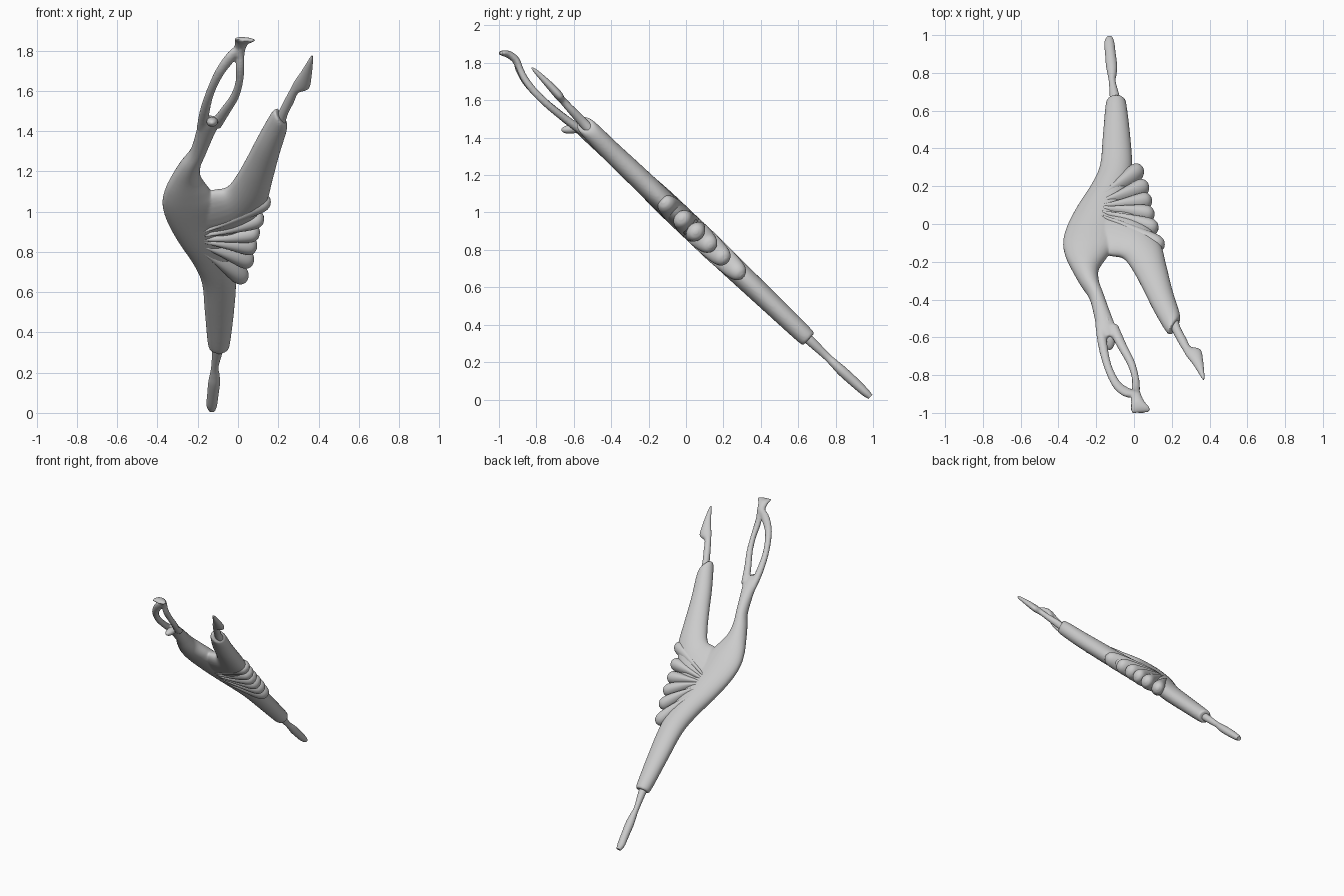
import bpy, bmesh, math
from mathutils import Vector

# The figure lies in a tilted plane: x across, z read from the front, d = offset along the plane normal
SA, CA = 0.689, 0.725
NORMAL = Vector((0, SA, CA))


def place(x, z, d=0.0):
    v = (z - CA * d) / SA
    return Vector((x, 0.995 - CA * v + SA * d, z))


def catmull(a, b, c, e, t):
    return [0.5 * (2 * q + (r - p) * t + (2 * p - 5 * q + 4 * r - s) * t * t
                   + (3 * q - p - 3 * r + s) * t ** 3) for p, q, r, s in zip(a, b, c, e)]


def loft(bm, rings, steps=6, sides=28):
    """Rings are (left x, left z, right x, right z, half thickness, offset)."""
    dense = []
    for i in range(len(rings) - 1):
        a, b = rings[max(i - 1, 0)], rings[i]
        c, e = rings[i + 1], rings[min(i + 2, len(rings) - 1)]
        dense += [catmull(a, b, c, e, k / steps) for k in range(steps)]
    dense.append(rings[-1])
    loops = []
    for lx, lz, rx, rz, h, d in dense:
        left, right = place(lx, lz, d), place(rx, rz, d)
        mid, half = (left + right) / 2, (right - left) / 2
        loops.append([bm.verts.new(mid + half * math.cos(2 * math.pi * k / sides)
                                   + NORMAL * h * math.sin(2 * math.pi * k / sides))
                      for k in range(sides)])
    for p, q in zip(loops, loops[1:]):
        for k in range(sides):
            j = (k + 1) % sides
            bm.faces.new((p[k], p[j], q[j], q[k]))
    bm.faces.new(loops[0][::-1])
    bm.faces.new(loops[-1])


def make(name, lofts, voxel=None):
    bm = bmesh.new()
    for rings in lofts:
        loft(bm, rings)
    bmesh.ops.recalc_face_normals(bm, faces=bm.faces)
    mesh = bpy.data.meshes.new(name)
    bm.to_mesh(mesh)
    bm.free()
    ob = bpy.data.objects.new(name, mesh)
    bpy.context.collection.objects.link(ob)
    for poly in mesh.polygons:
        poly.use_smooth = True
    if voxel:
        rem = ob.modifiers.new("blend", 'REMESH')
        rem.mode = 'VOXEL'
        rem.voxel_size = voxel
        rem.use_smooth_shade = True
        smo = ob.modifiers.new("soften", 'SMOOTH')
        smo.factor = 0.5
        smo.iterations = 5
    else:
        bpy.ops.object.select_all(action='DESELECT')
        ob.select_set(True)
        bpy.context.view_layer.objects.active = ob
        bpy.ops.object.shade_smooth_by_angle(angle=math.radians(45))
    return ob


# Standing leg cloth running up through the arched torso
trunk = [(-.135, .322, -.052, .322, .04, 0), (-.15, .345, -.04, .345, .049, 0),
         (-.165, .50, -.02, .50, .055, 0), (-.18, .65, -.01, .65, .06, 0),
         (-.225, .75, -.03, .75, .063, 0), (-.30, .86, -.06, .86, .065, 0),
         (-.355, .96, -.08, .95, .065, 0), (-.376, 1.04, -.10, 1.05, .065, 0),
         (-.362, 1.11, -.14, 1.105, .062, 0), (-.325, 1.18, -.185, 1.17, .057, 0),
         (-.285, 1.24, -.185, 1.23, .052, -.004), (-.238, 1.30, -.16, 1.29, .045, -.01),
         (-.212, 1.38, -.125, 1.37, .038, -.018), (-.198, 1.44, -.095, 1.43, .028, -.028),
         (-.18, 1.475, -.09, 1.46, .016, -.035)]
# Raised leg cloth
raised = [(-.24, 1.07, -.20, .86, .05, 0), (-.13, 1.10, -.05, .87, .06, 0),
          (-.06, 1.112, .06, .95, .06, 0), (-.01, 1.17, .14, 1.05, .06, 0),
          (.05, 1.275, .172, 1.16, .058, 0), (.10, 1.37, .205, 1.285, .055, 0),
          (.16, 1.475, .242, 1.405, .05, .005), (.185, 1.502, .243, 1.438, .042, .005)]
# Arms forming a loop, meeting at the hands
left_arm = [(-.205, 1.42, -.15, 1.42, .025, -.025), (-.19, 1.50, -.14, 1.50, .022, -.042),
            (-.157, 1.60, -.117, 1.59, .02, -.052), (-.112, 1.70, -.073, 1.68, .02, -.045),
            (-.062, 1.775, -.023, 1.745, .02, -.022), (-.02, 1.815, .012, 1.79, .02, 0)]
right_arm = [(-.14, 1.44, -.085, 1.42, .025, -.025), (-.085, 1.51, -.042, 1.49, .021, -.042),
             (-.035, 1.58, .005, 1.57, .02, -.052), (-.012, 1.65, .026, 1.65, .02, -.05),
             (-.012, 1.72, .032, 1.72, .02, -.035), (-.005, 1.785, .03, 1.785, .02, -.008),
             (0, 1.82, .03, 1.815, .02, .002)]
hands = [(-.03, 1.785, .034, 1.775, .02, -.01), (-.018, 1.82, .038, 1.81, .02, .004),
         (-.016, 1.85, .055, 1.838, .021, 0), (-.018, 1.858, .085, 1.85, .018, -.016),
         (-.014, 1.859, .085, 1.853, .009, -.027)]
make("body_and_arms", [trunk, raised, left_arm, right_arm, hands], voxel=.007)

# Lower legs with pointed feet
make("standing_foot", [[(-.128, .37, -.068, .37, .028, 0), (-.128, .31, -.075, .31, .026, 0),
                        (-.133, .23, -.097, .23, .02, 0), (-.140, .19, -.092, .19, .023, 0),
                        (-.148, .15, -.089, .15, .027, 0), (-.153, .09, -.097, .09, .026, .002),
                        (-.157, .04, -.104, .04, .022, .003),
                        (-.146, .014, -.113, .014, .015, .004)]])
make("raised_foot", [[(.188, 1.45, .232, 1.42, .026, .005), (.205, 1.50, .245, 1.48, .025, .01),
                      (.238, 1.565, .277, 1.545, .021, .015), (.262, 1.61, .302, 1.595, .019, .02),
                      (.280, 1.645, .352, 1.615, .023, .025), (.315, 1.695, .365, 1.67, .02, .03),
                      (.352, 1.755, .372, 1.742, .012, .033), (.366, 1.775, .373, 1.768, .005, .033)]])

# Fan of pleats radiating from the hip
apex = (-.27, .905)
tips = [(.158, 1.06), (.128, .97), (.108, .895), (.092, .82), (.072, .745), (.038, .66)]
profile = [(0, .006, .048), (.25, .017, .063), (.5, .03, .065), (.75, .043, .06),
           (.9, .045, .052), (.97, .032, .036), (1, .010, .012)]
for n, tip in enumerate(tips):
    dx, dv = tip[0] - apex[0], (tip[1] - apex[1]) / SA
    length = math.hypot(dx, dv)
    px, pz = -dv / length, dx / length * SA
    rings = []
    for t, w, h in profile:
        cx, cz = apex[0] + t * dx, apex[1] + t * (tip[1] - apex[1])
        cz += .012 * math.sin(math.pi * t) * (1 if n > 2 else 0)
        rings.append((cx + px * w, cz + pz * w, cx - px * w, cz - pz * w, h, 0))
    make(f"skirt_pleat_{n + 1}", [rings])

# Head tipped back between the arms, and its neck
for name, loc, end, radii in (
        ("head", (-.128, -.612, 1.446), (-.13, -.67, 1.44), (.028, .024, .055)),
        ("neck", (-.138, -.545, 1.43), (-.13, -.61, 1.446), (.020, .018, .060))):
    bpy.ops.mesh.primitive_uv_sphere_add(segments=28, ring_count=18, location=loc)
    ob = bpy.context.object
    ob.name = name
    ob.scale = radii
    ob.rotation_euler = (Vector(end) - Vector(loc)).to_track_quat('Z', 'X').to_euler()
    bpy.ops.object.shade_smooth()
    if name == "head":
        ob.scale = (.024, .028, .055)
